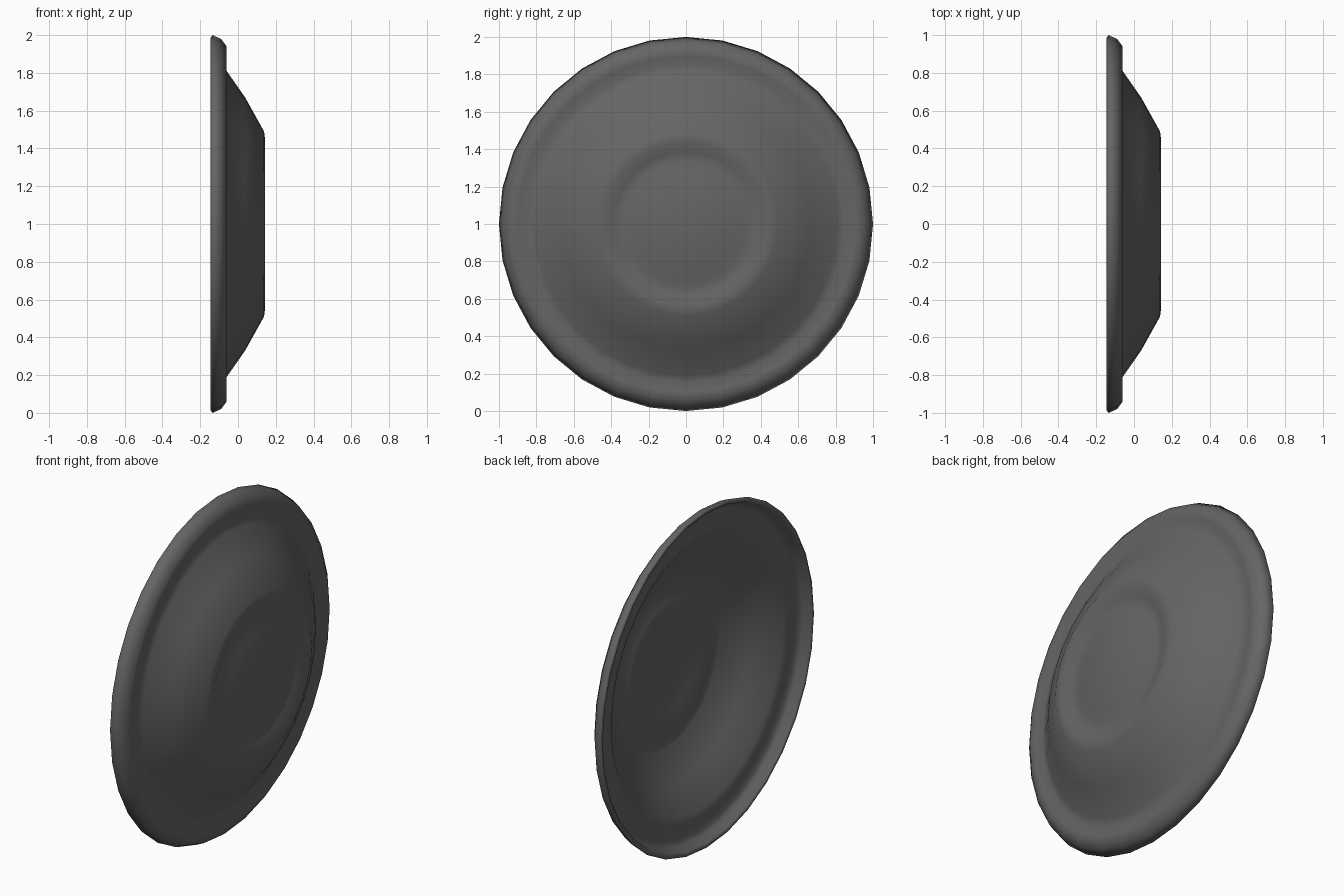
import bpy, bmesh
from math import tau
from mathutils import Vector

if "Cube" in bpy.data.objects:
    bpy.data.objects.remove(bpy.data.objects["Cube"])

SEGMENTS = 32

# Underside, from the centre of the base out to the rim lip: (x, radius)
outer = [(0.138, 0.0), (0.138, 0.28), (0.118, 0.335), (0.122, 0.385),
         (0.144, 0.44), (0.138, 0.49), (0.038, 0.67), (-0.06, 0.81),
         (-0.073, 0.85), (-0.06, 0.90), (-0.06, 0.94), (-0.09, 0.98),
         (-0.135, 1.0)]
# Eating side, from the rim lip back to the centre
inner = [(-0.145, 0.985), (-0.135, 0.972), (-0.095, 0.955), (-0.075, 0.925),
         (-0.085, 0.85), (-0.072, 0.80), (0.026, 0.66), (0.125, 0.48),
         (0.13, 0.44), (0.108, 0.385), (0.104, 0.335), (0.124, 0.28),
         (0.124, 0.0)]

# Dish standing upright, turned around the x axis
bm = bmesh.new()
verts = [bm.verts.new((x, 0, 1 + r)) for x, r in outer + inner]
edges = [bm.edges.new(pair) for pair in zip(verts, verts[1:])]
bmesh.ops.spin(bm, geom=verts + edges, cent=Vector((0, 0, 1)),
               axis=Vector((1, 0, 0)), angle=tau, steps=SEGMENTS)
bmesh.ops.remove_doubles(bm, verts=bm.verts[:], dist=0.0005)
bmesh.ops.recalc_face_normals(bm, faces=bm.faces[:])
for face in bm.faces:
    face.smooth = True

mesh = bpy.data.meshes.new("dish")
bm.to_mesh(mesh)
bm.free()
dish = bpy.data.objects.new("dish", mesh)
bpy.context.collection.objects.link(dish)

# Dark grey finish
mat = bpy.data.materials.new("dark_grey")
mat.diffuse_color = (0.13, 0.13, 0.13, 1)
mat.use_nodes = True
mat.node_tree.nodes["Principled BSDF"].inputs["Base Color"].default_value = mat.diffuse_color
mesh.materials.append(mat)
